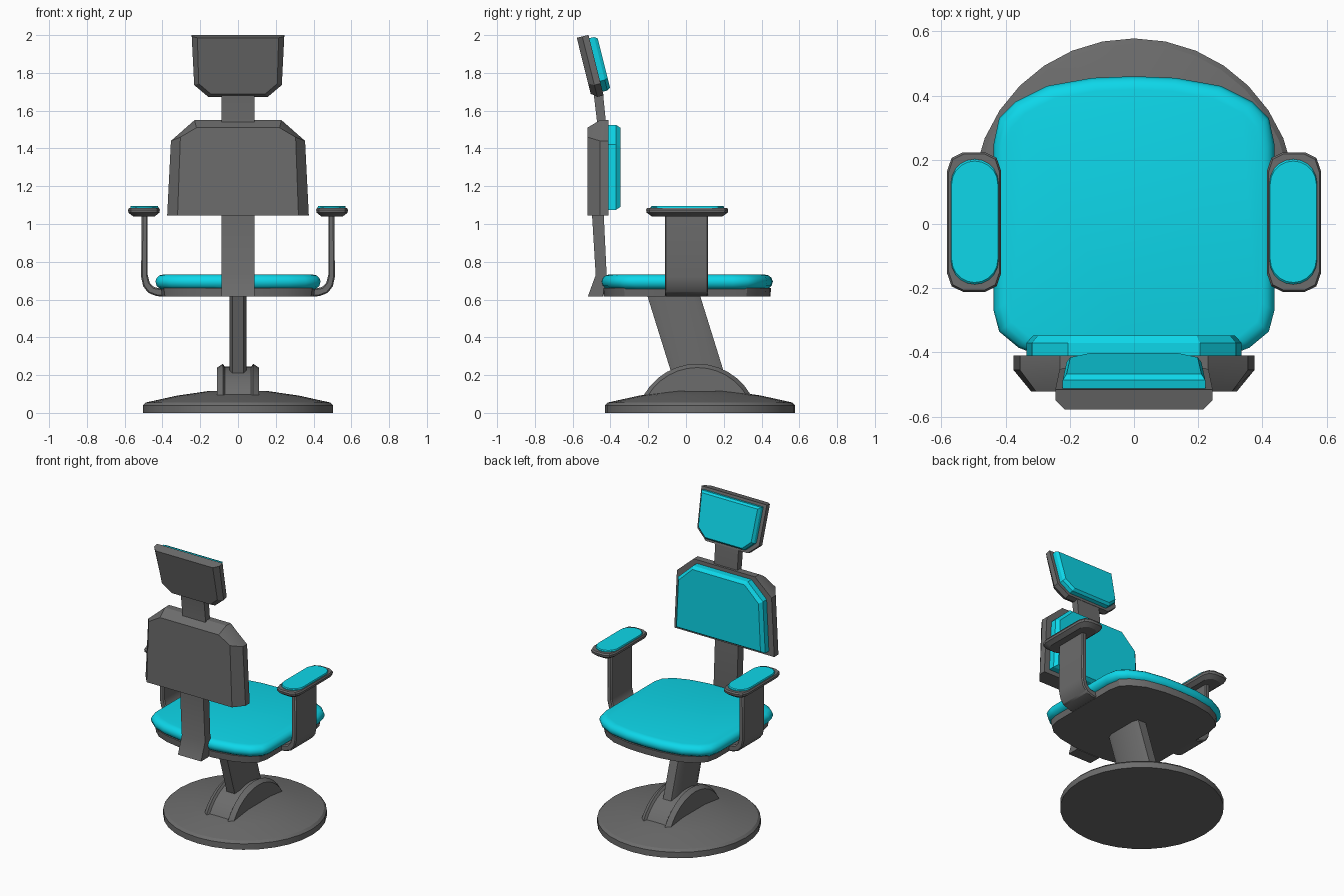
import bpy, bmesh, math

if "Cube" in bpy.data.objects:
    bpy.data.objects.remove(bpy.data.objects["Cube"])

cyan = bpy.data.materials.new("cyan_padding")
cyan.diffuse_color = (0.004, 0.68, 0.82, 1)
cyan.use_nodes = True
cyan.node_tree.nodes["Principled BSDF"].inputs["Base Color"].default_value = cyan.diffuse_color
grey = bpy.data.materials.new("dark_grey_frame")
grey.diffuse_color = (0.15, 0.15, 0.15, 1)
grey.use_nodes = True
grey.node_tree.nodes["Principled BSDF"].inputs["Base Color"].default_value = grey.diffuse_color


def loft(name, rings, mat=grey, mirror=False, bevel=0, angle=30):
    """Skin a stack of equal-sized rings and cap both ends."""
    bm = bmesh.new()
    vs = [[bm.verts.new(p) for p in r] for r in rings]
    n = len(rings[0])
    for a, b in zip(vs, vs[1:]):
        for i in range(n):
            j = (i + 1) % n
            bm.faces.new((a[i], a[j], b[j], b[i]))
    bm.faces.new(vs[0][::-1])
    bm.faces.new(vs[-1])
    bmesh.ops.recalc_face_normals(bm, faces=bm.faces)
    me = bpy.data.meshes.new(name)
    bm.to_mesh(me)
    bm.free()
    ob = bpy.data.objects.new(name, me)
    bpy.context.collection.objects.link(ob)
    me.materials.append(mat)
    if bevel:
        m = ob.modifiers.new("bevel", 'BEVEL')
        m.width, m.segments = bevel, 1
    if mirror:
        ob.modifiers.new("mirror", 'MIRROR')
    bpy.ops.object.select_all(action='DESELECT')
    ob.select_set(True)
    bpy.context.view_layer.objects.active = ob
    bpy.ops.object.shade_smooth_by_angle(angle=math.radians(angle))
    return ob


def sym(half):
    """Complete a half outline by mirroring it in its first coordinate."""
    return half + [(-x, y) for x, y in reversed(half) if x > 1e-6]


def circle(r, z, cy, n=32):
    return [(r * math.cos(2 * math.pi * i / n), cy + r * math.sin(2 * math.pi * i / n), z) for i in range(n)]


def plan(outline, z, sx, sy, cx=0, cy=0):
    return [(cx + x * sx, cy + y * sy, z) for x, y in outline]


def across(profile, x0, x1):
    return [[(x, y, z) for y, z in profile] for x in (x0, x1)]


# Round domed base
loft("base", [circle(r, z, 0.075) for r, z in
              ((0.503, 0), (0.503, 0.04), (0.488, 0.055), (0.32, 0.092), (0.16, 0.115))])

# Arched bracket with raised side cheeks
def arch(x, r):
    return [(x, 0.06 + r * math.cos(math.radians(a)), -0.065 + r * math.sin(math.radians(a)))
            for a in range(20, 161, 10)]

loft("post_bracket", [arch(x, r) for x, r in
     ((-0.11, 0.305), (-0.08, 0.325), (-0.07, 0.31), (0.07, 0.31), (0.08, 0.325), (0.11, 0.305))], angle=20)

# Leaning post with chamfered section
section = sym([(0.03, -0.137), (0.045, -0.1), (0.045, 0.1), (0.03, 0.137)])
loft("post", [plan(section, z, 1, 1.02, 0, y) for z, y in ((0.1, 0.097), (0.63, -0.068))])

# Seat pan and cushion
seat = sym([(0, 0.46), (0.13, 0.455), (0.27, 0.43), (0.37, 0.38), (0.42, 0.33), (0.437, 0.25),
            (0.437, -0.27), (0.42, -0.335), (0.36, -0.385), (0.27, -0.42), (0.13, -0.445), (0, -0.45)])
loft("seat_pan", [plan(seat, 0.615, 0.92, 0.97), plan(seat, 0.66, 0.935, 0.98)])
loft("seat_cushion", [plan(seat, z, s, s) for z, s in
     ((0.655, 0.94), (0.672, 0.985), (0.695, 1), (0.715, 0.985), (0.728, 0.95), (0.732, 0.91))], cyan, angle=40)

# Bent spine from seat to headrest
loft("spine", across([(-0.52, 0.615), (-0.44, 0.615), (-0.42, 0.73), (-0.435, 1.04), (-0.425, 1.55),
                      (-0.44, 1.7), (-0.49, 1.7), (-0.472, 1.55), (-0.497, 1.04), (-0.478, 0.73)],
                     -0.087, 0.087))

# Backrest shell and cushion
def upright(half, y):
    return [(x, y, z) for x, z in sym(half)]

rim = [(0.375, 1.045), (0.355, 1.44), (0.23, 1.55)]
loft("back_shell", [upright(rim, -0.41), upright(rim, -0.455),
                    upright([(0.32, 1.045), (0.305, 1.46), (0.22, 1.51)], -0.522)])
pad = [(0.335, 1.075), (0.318, 1.42), (0.205, 1.525)]
loft("back_cushion", [upright(pad, -0.412), upright(pad, -0.37),
                      upright([(0.315, 1.09), (0.3, 1.41), (0.195, 1.51)], -0.348)], cyan)

# Tilted headrest: outline is (x, distance down), n is distance forward
tilt = math.radians(14)
def head(half, n):
    s, c = math.sin(tilt), math.cos(tilt)
    return [(x, -0.52 + v * s + n * c, 2.0 - v * c + n * s) for x, v in sym(half)]

rim = [(0.245, 0), (0.232, 0.265), (0.157, 0.33)]
loft("headrest_shell", [head(rim, 0.004), head(rim, -0.03),
                        head([(0.215, 0), (0.208, 0.25), (0.145, 0.305)], -0.06)])
pad = [(0.222, 0.018), (0.21, 0.252), (0.145, 0.31)]
loft("headrest_cushion", [head(pad, 0), head(pad, 0.03),
                          head([(0.21, 0.03), (0.198, 0.245), (0.138, 0.298)], 0.047)], cyan)

# Curved armrest supports
bracket = [(0.38, 0.615), (0.43, 0.618), (0.475, 0.635), (0.502, 0.67), (0.513, 0.72), (0.51, 1.05),
           (0.478, 1.05), (0.478, 0.73), (0.468, 0.69), (0.445, 0.665), (0.38, 0.655)]
loft("arm_support", [[(x, y, z) for x, z in bracket] for y in (-0.112, 0.117)], mirror=True, bevel=0.007)

# Armrest trays and pads
tray = sym([(0.035, 0.217), (0.07, 0.2), (0.084, 0.16), (0.084, -0.16), (0.07, -0.2), (0.035, -0.217)])
loft("arm_tray", [plan(tray, z, sx, sy, 0.498, 0.006) for z, sx, sy in
                  ((1.04, 0.68, 0.86), (1.06, 0.98, 0.99), (1.075, 1, 1), (1.085, 0.94, 0.975))], mirror=True)
ends = [(0.074 * math.cos(math.radians(a)), 0.121 + 0.074 * math.sin(math.radians(a))) for a in range(0, 90, 18)]
top = ends + [(0, 0.195)]
oval = sym([p for p in reversed(top)] + [(x, -y) for x, y in top])
loft("arm_pad", [plan(oval, z, s, s, 0.496, 0.007) for z, s in ((1.08, 1), (1.09, 1), (1.095, 0.97))],
     cyan, mirror=True)
